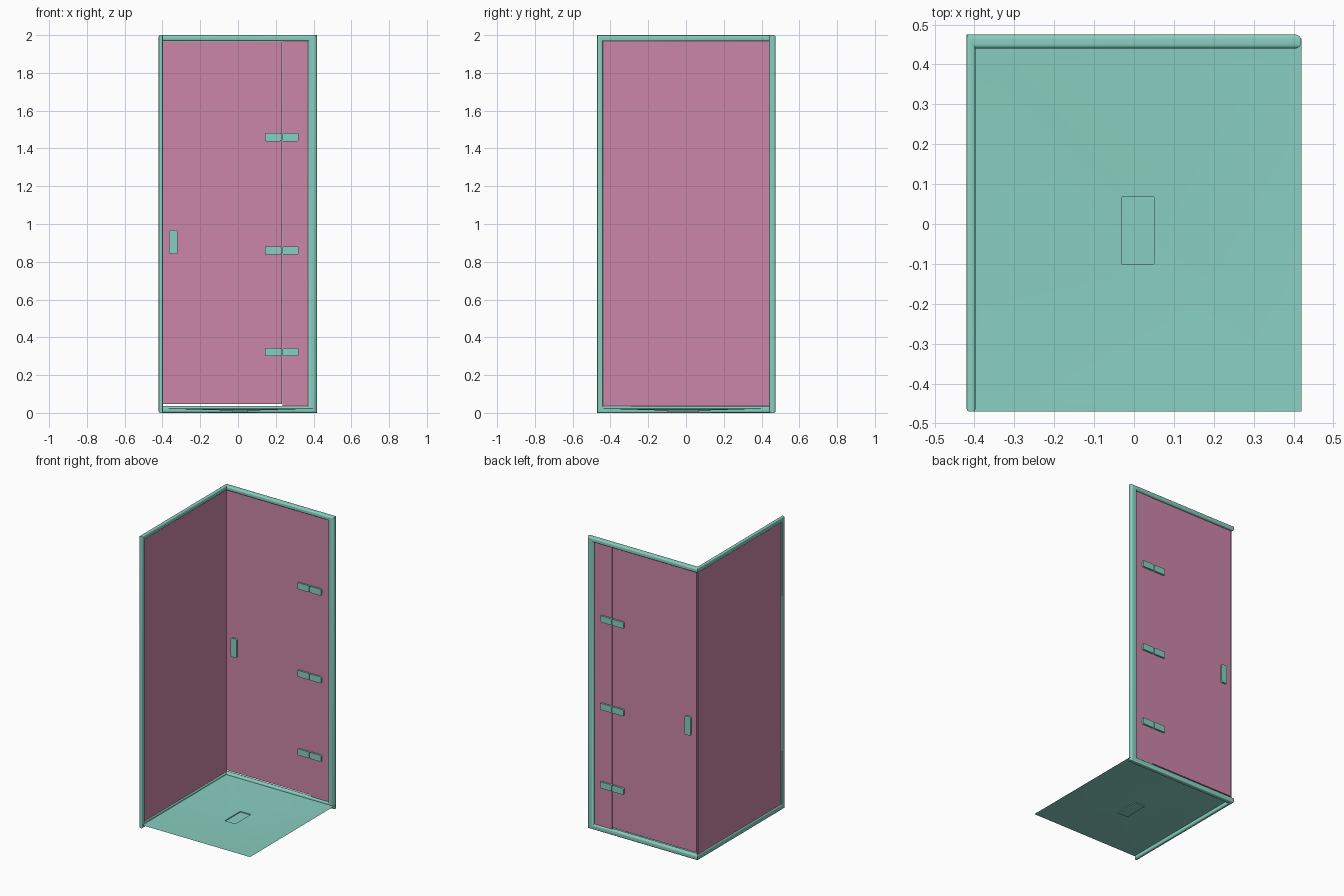
import bpy, bmesh, math
from mathutils import Vector as V

if "Cube" in bpy.data.objects:
    bpy.data.objects.remove(bpy.data.objects["Cube"])


def material(name, rgb):
    m = bpy.data.materials.new(name)
    m.diffuse_color = (*rgb, 1)
    m.use_nodes = True
    m.node_tree.nodes["Principled BSDF"].inputs["Base Color"].default_value = m.diffuse_color
    return m


METAL = material("teal", (0.25, 0.62, 0.53))
GLASS = material("pink_glass", (0.60, 0.24, 0.39))


def finish(name, bm, mat, normals=True):
    if normals:
        bmesh.ops.recalc_face_normals(bm, faces=bm.faces)
    me = bpy.data.meshes.new(name)
    bm.to_mesh(me)
    bm.free()
    me.materials.append(mat)
    ob = bpy.data.objects.new(name, me)
    bpy.context.collection.objects.link(ob)
    bpy.ops.object.select_all(action='DESELECT')
    ob.select_set(True)
    bpy.context.view_layer.objects.active = ob
    bpy.ops.object.shade_smooth_by_angle(angle=math.radians(35))
    return ob


def box(name, lo, hi, mat, round_y=0):
    lo, hi = V(lo), V(hi)
    bm = bmesh.new()
    bmesh.ops.create_cube(bm, size=1)
    for v in bm.verts:
        v.co = (lo + hi) / 2 + v.co * (hi - lo)
    if round_y:
        # round only the corners seen from the front
        edges = [e for e in bm.edges
                 if abs(e.verts[0].co.y - e.verts[1].co.y) > 1e-5]
        bmesh.ops.bevel(bm, geom=edges, offset=round_y, segments=4,
                        profile=0.5, affect='EDGES')
    return finish(name, bm, mat)


# one mitred frame loop around both walls: (outer corner, width, depth)
stations = [
    ((-0.42, -0.47, 2), (0, 0.03, -0.032), (0.023, 0, 0)),
    ((-0.42, 0.475, 2), (0, 0, -0.032), (0.023, -0.035, 0)),
    ((0.418, 0.475, 2), (-0.048, 0, -0.032), (0, -0.035, 0)),
    ((0.418, 0.475, 0), (-0.048, 0, 0.036), (0, -0.035, 0)),
    ((-0.42, 0.475, 0), (0, 0, 0.036), (0.023, -0.035, 0)),
    ((-0.42, -0.47, 0), (0, 0.03, 0.036), (0.023, 0, 0)),
]
R = 0.32
profile = []
for cu, cv, a0 in ((1 - R, 1 - R, 0), (R, 1 - R, 90), (R, R, 180), (1 - R, R, 270)):
    for k in range(6):
        a = math.radians(a0 + k * 18)
        profile.append((cu + R * math.cos(a), cv + R * math.sin(a)))
bm = bmesh.new()
rings = [[bm.verts.new(V(o) + V(w) * u + V(d) * v) for u, v in profile]
         for o, w, d in stations]
n = len(profile)
for i, a in enumerate(rings):
    b = rings[(i + 1) % len(rings)]
    for j in range(n):
        k = (j + 1) % n
        bm.faces.new((a[j], a[k], b[k], b[j]))
finish("frame", bm, METAL)

# glass panes
YC = 0.4575
XC = -0.4085
T = 0.004
box("side_glass", (XC - T, -0.445, 0.03), (XC + T, 0.461, 1.975), GLASS)
box("door_glass", (-0.403, YC - T, 0.047), (0.223, YC + T, 1.966), GLASS)
box("door_seal", (0.223, YC - T / 2, 0.047), (0.234, YC + T / 2, 1.966), GLASS)
box("fixed_glass", (0.236, YC - T, 0.03), (0.376, YC + T, 1.975), GLASS)

# hinge plates and handles on both faces of the glass
for s, side in ((-1, "inner"), (1, "outer")):
    y0, y1 = sorted((YC + s * T, YC + s * 0.016))
    for i, z in enumerate((0.322, 0.86, 1.46)):
        for x0, x1, part in ((0.142, 0.229, "door"), (0.234, 0.32, "fixed")):
            box(f"{side}_{part}_hinge_{i}", (x0, y0, z - 0.022),
                (x1, y1, z + 0.022), METAL, 0.006)
    box(f"{side}_handle", (-0.365, y0, 0.84), (-0.32, y1, 0.968), METAL, 0.01)

# shower tray: a thin sheet sloping from the rim to a sunken drain
bm = bmesh.new()
loops = []
for x0, x1, y0, y1, z in ((-0.415, 0.42, -0.47, 0.465, 0.024),
                          (-0.37, 0.40, -0.44, 0.40, 0.022),
                          (-0.03, 0.05, -0.10, 0.068, 0.012),
                          (-0.03, 0.05, -0.10, 0.068, 0.006)):
    loops.append([bm.verts.new(p) for p in
                  ((x0, y0, z), (x1, y0, z), (x1, y1, z), (x0, y1, z))])
for a, b in zip(loops, loops[1:]):
    for j in range(4):
        k = (j + 1) % 4
        bm.faces.new((a[j], a[k], b[k], b[j]))
bm.faces.new(loops[-1])
finish("shower_tray", bm, METAL, normals=False)
